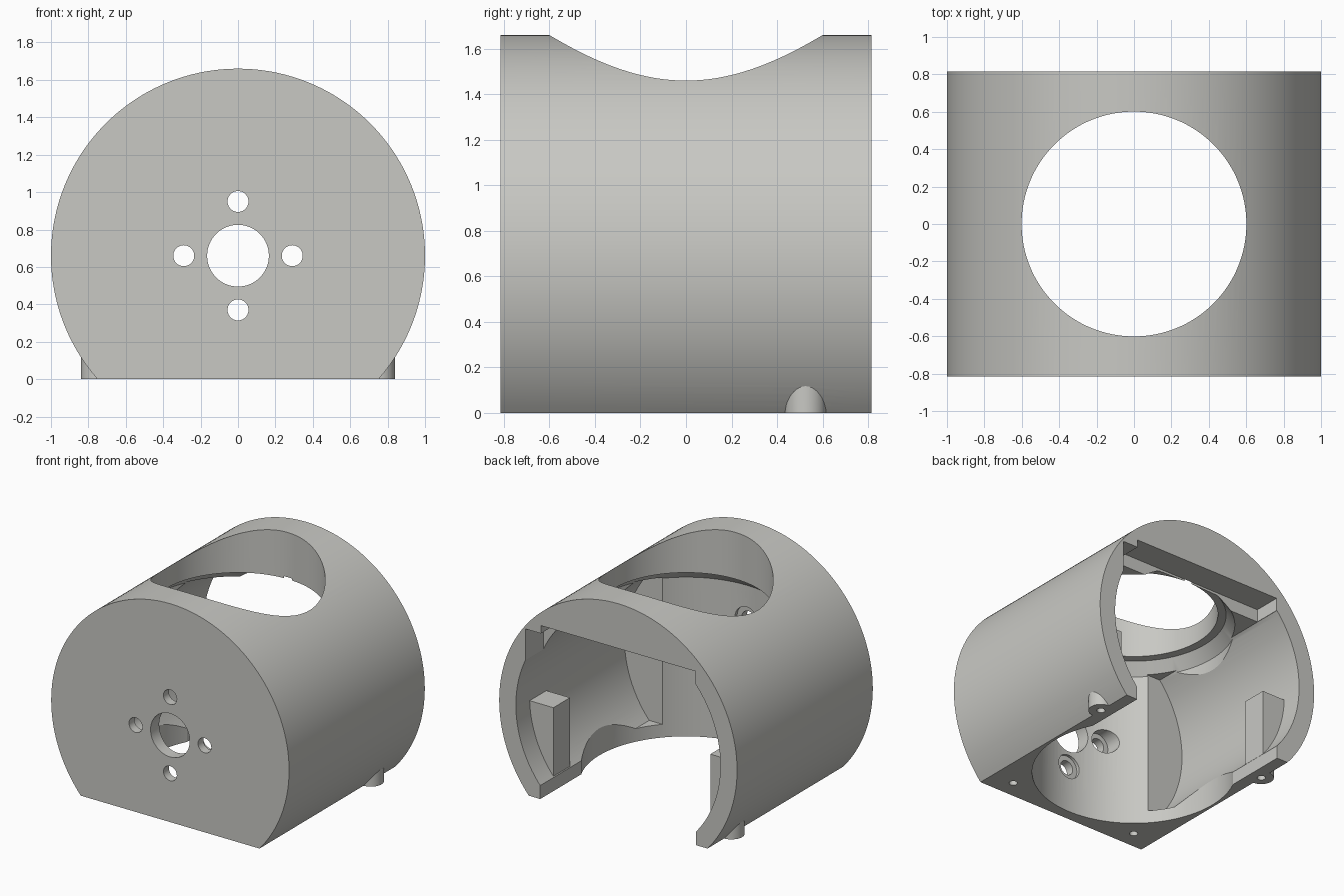
import bpy, bmesh, math
from mathutils import Matrix

if "Cube" in bpy.data.objects:
    bpy.data.objects.remove(bpy.data.objects["Cube"])

CZ, HALF = 0.66, 0.815          # axis height and half length of the drum

grey = bpy.data.materials.new("warm_grey")
grey.diffuse_color = (0.58, 0.58, 0.55, 1)
grey.use_nodes = True
grey.node_tree.nodes["Principled BSDF"].inputs["Base Color"].default_value = grey.diffuse_color


def finish(bm, name):
    bmesh.ops.recalc_face_normals(bm, faces=bm.faces)
    me = bpy.data.meshes.new(name)
    bm.to_mesh(me)
    bm.free()
    me.materials.append(grey)
    ob = bpy.data.objects.new(name, me)
    bpy.context.collection.objects.link(ob)
    return ob


def prism(name, pts, y0, y1):
    """Extrude an xz outline along y."""
    bm = bmesh.new()
    f = bm.faces.new([bm.verts.new((x, y0, z)) for x, z in pts])
    r = bmesh.ops.extrude_face_region(bm, geom=[f])
    vs = [v for v in r["geom"] if isinstance(v, bmesh.types.BMVert)]
    bmesh.ops.translate(bm, verts=vs, vec=(0, y1 - y0, 0))
    return finish(bm, name)


def box(name, x0, x1, y0, y1, z0, z1):
    return prism(name, [(x0, z0), (x1, z0), (x1, z1), (x0, z1)], y0, y1)


def lathe(name, prof, x=0, y=0, n=96):
    """Stack of rings (radius, z) around a vertical axis."""
    bm = bmesh.new()
    rings = [[bm.verts.new((x + r * math.cos(i * math.tau / n),
                            y + r * math.sin(i * math.tau / n), z)) for i in range(n)]
             for r, z in prof]
    for a, b in zip(rings, rings[1:]):
        for i in range(n):
            j = (i + 1) % n
            bm.faces.new((a[i], a[j], b[j], b[i]))
    bm.faces.new(rings[0])
    bm.faces.new(rings[-1])
    return finish(bm, name)


def drill(name, x, z, r, y0, y1, n=40):
    """Cylinder along y."""
    pts = [(x + r * math.cos(i * math.tau / n), z + r * math.sin(i * math.tau / n))
           for i in range(n)]
    return prism(name, pts, y0, y1)


def combine(target, tool, op):
    m = target.modifiers.new(op, 'BOOLEAN')
    m.operation, m.object, m.solver = op, tool, 'EXACT'
    bpy.context.view_layer.objects.active = target
    bpy.ops.object.modifier_apply(modifier=m.name)
    bpy.data.objects.remove(tool)


def arc(r, t0, t1, n):
    return [(r * math.cos(t0 + (t1 - t0) * i / n), CZ + r * math.sin(t0 + (t1 - t0) * i / n))
            for i in range(n + 1)]


# drum with a flat base
t = math.asin(CZ)
housing = prism("housing", arc(1, -t, math.pi + t, 128), -HALF, HALF)

# side cavity with flat floor and ceiling, open at the back
t = math.asin(0.56 / 0.86)
cavity = arc(0.86, -t, t, 40) + arc(0.86, math.pi - t, math.pi + t, 40)
combine(housing, prism("cavity_cut", cavity, -0.49, 1), 'DIFFERENCE')

# vertical bore with tapered neck and round top opening
combine(housing, lathe("bore_cut", [(0.73, -0.1), (0.73, 1.21), (0.66, 1.30), (0.601, 1.305),
                                    (0.601, 1.8)], n=128), 'DIFFERENCE')

# back doorway, raised lintel slot and corner notch
combine(housing, box("doorway_cut", -0.655, 0.655, 0.2, 1, -0.1, 1.21), 'DIFFERENCE')
combine(housing, box("lintel_cut", -0.65, 0.65, 0.6, 1, 1.0, 1.32), 'DIFFERENCE')
combine(housing, box("notch_cut", 0.6, 0.78, 0.6, 1, 0.95, 1.26), 'DIFFERENCE')

# mounting blocks and screw bosses on both sides
for s in (-1, 1):
    block = [(0.66, 0.03), (0.74, 0.03), (0.88, 0.25), (0.88, 0.63), (0.66, 0.63)]
    combine(housing, prism("mounting_block", [(s * x, z) for x, z in block], 0.45, 0.65), 'UNION')
    combine(housing, lathe("screw_boss", [(0.09, 0), (0.09, 0.15)], s * 0.75, 0.525, 40), 'UNION')
    # screw holes in the base
    for x, y in ((0.75, 0.525), (0.563, -0.675)):
        combine(housing, lathe("screw_cut", [(0.03, -0.1), (0.03, 0.25)], s * x, y, 24), 'DIFFERENCE')

# front shaft hole and four counterbored bolt holes
combine(housing, drill("shaft_cut", 0, CZ, 0.165, -1, -0.5, 64), 'DIFFERENCE')
for dx, dz in ((0.29, 0), (-0.29, 0), (0, 0.29), (0, -0.29)):
    combine(housing, drill("bolt_cut", dx, CZ + dz, 0.056, -1, -0.5), 'DIFFERENCE')
    combine(housing, drill("counterbore_cut", dx, CZ + dz, 0.095, -0.75, -0.5), 'DIFFERENCE')

bpy.ops.object.select_all(action='DESELECT')
housing.select_set(True)
bpy.context.view_layer.objects.active = housing
bpy.ops.object.shade_smooth_by_angle(angle=math.radians(25))
